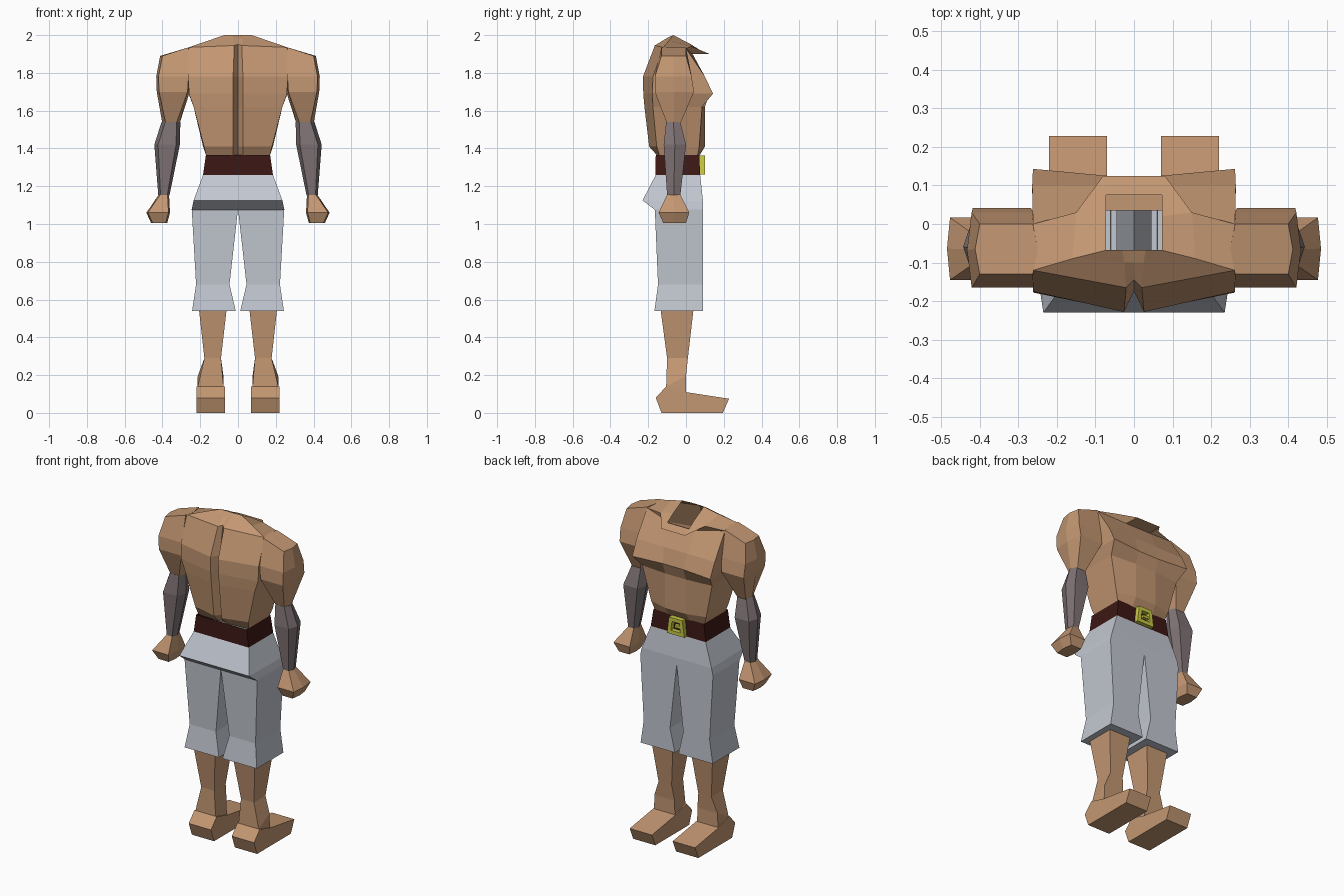
import bpy, bmesh

if "Cube" in bpy.data.objects:
    bpy.data.objects.remove(bpy.data.objects["Cube"])


def material(name, color):
    m = bpy.data.materials.new(name)
    m.diffuse_color = (*color, 1)
    m.use_nodes = True
    m.node_tree.nodes["Principled BSDF"].inputs["Base Color"].default_value = m.diffuse_color
    return m


SKIN = material("skin", (0.55, 0.31, 0.17))
CLOTH = material("cloth", (0.54, 0.57, 0.63))
WRAP = material("wrap", (0.21, 0.17, 0.175))
LEATHER = material("leather", (0.045, 0.009, 0.007))
BRASS = material("brass", (0.58, 0.58, 0.06))


def loft(name, rings, mat, closed=True, bottom=False, top=False, mirror=True):
    """Skin a list of equal-length point rings, ordered from low to high."""
    bm = bmesh.new()
    vs = [[bm.verts.new(p) for p in r] for r in rings]
    n = len(rings[0])
    for a, b in zip(vs, vs[1:]):
        for i in range(n if closed else n - 1):
            j = (i + 1) % n
            bm.faces.new((a[i], a[j], b[j], b[i]))
    if bottom:
        bm.faces.new(vs[0][::-1])
    if top:
        bm.faces.new(vs[-1])
    bmesh.ops.recalc_face_normals(bm, faces=bm.faces)
    me = bpy.data.meshes.new(name)
    bm.to_mesh(me)
    bm.free()
    me.materials.append(mat)
    ob = bpy.data.objects.new(name, me)
    bpy.context.collection.objects.link(ob)
    if mirror:
        mod = ob.modifiers.new("mirror", 'MIRROR')
        mod.merge_threshold = 0.0005
    return ob


def box(z, x0, x1, y0, y1, zf=None):
    """Rectangular ring; zf is an optional height for the toe side."""
    zf = z if zf is None else zf
    return [(x0, y0, z), (x1, y0, z), (x1, y1, zf), (x0, y1, zf)]


def hexa(z, x0, x1, y0, y1, d=0.018, zo=None):
    """Six-sided limb ring; zo is an optional height for the outer side."""
    zo = z if zo is None else zo
    ym = (y0 + y1) / 2
    return [(x0, ym, z), (x0 + d, y0, z), (x1 - d, y0, zo),
            (x1, ym, zo), (x1 - d, y1, zo), (x0 + d, y1, z)]


# Torso: half rings from spine groove, around the side, to the chest centre
def half(z, spine, back, cx, cy, dx, dy, ex, ey, bx=0.026):
    return [(0, spine, z), (bx, back, z), (cx, cy, z),
            (dx, dy, z), (ex, ey, z), (0, ey, z)]


torso = [
    half(1.36, -.14, -.15, .168, -.14, .168, .06, .07, .07),
    half(1.41, -.16, -.195, .18, -.155, .185, .07, .07, .10),
    half(1.62, -.17, -.22, .235, -.175, .235, .085, .07, .10),
    half(1.69, -.175, -.226, .26, -.178, .262, .143, .07, .125),
    half(1.78, -.175, -.228, .262, -.175, .264, .10, .08, .10),
    [(0, -.145, 1.95), (.02, -.165, 1.945), (.262, -.12, 1.935),
     (.262, 0, 1.93), (.085, .035, 1.90), (0, .035, 1.90)],
    # overhanging collar lip and open neck rim
    [(0, -.10, 1.985), (.025, -.10, 1.985), (.16, -.09, 1.97),
     (.15, .03, 1.94), (.08, .125, 1.90), (0, .125, 1.90)],
    [(0, -.068, 2.0), (.03, -.068, 2.0), (.072, -.068, 2.0),
     (.072, .02, 1.955), (.072, .075, 1.92), (0, .075, 1.92)],
]
loft("torso", torso, SKIN, closed=False)

# Arms
loft("upper_arms", [
    hexa(1.53, .31, .40, -.10, -.03),
    hexa(1.70, .255, .43, -.165, .042, .012),
    hexa(1.78, .25, .433, -.165, .03, .012),
    hexa(1.935, .25, .412, -.13, .0, .012, zo=1.89)], SKIN, bottom=True, top=True)
loft("forearms", [
    hexa(1.15, .363, .422, -.10, -.03, .012),
    hexa(1.42, .308, .443, -.118, 0.0, .02),
    hexa(1.54, .305, .405, -.105, -.03, .02)], WRAP, bottom=True, top=True)
loft("hands", [
    hexa(1.005, .375, .46, -.12, 0, .008),
    hexa(1.06, .36, .485, -.145, .017, .008),
    hexa(1.155, .365, .42, -.10, -.03, .008)], SKIN, bottom=True, top=True)

# Belt
loft("belt", [box(1.26, -.185, .185, -.162, .075),
              box(1.365, -.17, .17, -.16, .07)], LEATHER, mirror=False)

# Trousers: hips with a rear overhang, then flared legs
loft("trouser_hips", [
    box(1.075, -.245, .245, -.165, .09),
    [(-.235, -.23, 1.125), (.235, -.23, 1.125), (.235, .09, 1.12), (-.235, .09, 1.12)],
    box(1.26, -.185, .185, -.16, .075)], CLOTH, mirror=False)
loft("trouser_legs", [
    box(.54, .012, .243, -.167, .09),
    box(.68, .045, .222, -.148, .09),
    box(1.08, 0, .245, -.165, .09)], CLOTH, bottom=True)

# Shins and feet
loft("shins", [
    box(.12, .075, .215, -.12, 0, zf=.10),
    box(.14, .077, .213, -.105, 0, zf=.195),
    box(.29, .09, .178, -.10, .01),
    box(.55, .06, .207, -.135, .04)], SKIN, bottom=True)
foot = [(-.13, 0), (.195, 0), (.228, .075), (0, .11), (-.105, .14), (-.16, .08)]
loft("feet", [[(x, y, z) for y, z in foot] for x in (.07, .22)],
     SKIN, bottom=True, top=True)

# Buckle: trapezoid frame swept around its section, plus a prong
def frame(y, s):
    return [(-.058 * s, y, 1.312 - .05 * s), (.058 * s, y, 1.312 - .05 * s),
            (.045 * s, y, 1.312 + .05 * s), (-.045 * s, y, 1.312 + .05 * s)]


loft("buckle_frame", [frame(.07, .55), frame(.07, 1), frame(.10, 1),
                      frame(.10, .55), frame(.07, .55)], BRASS, mirror=False)
loft("buckle_prong", [box(1.305, -.03, .012, .075, .095),
                      box(1.32, -.03, .012, .075, .095)], BRASS,
     bottom=True, top=True, mirror=False)
